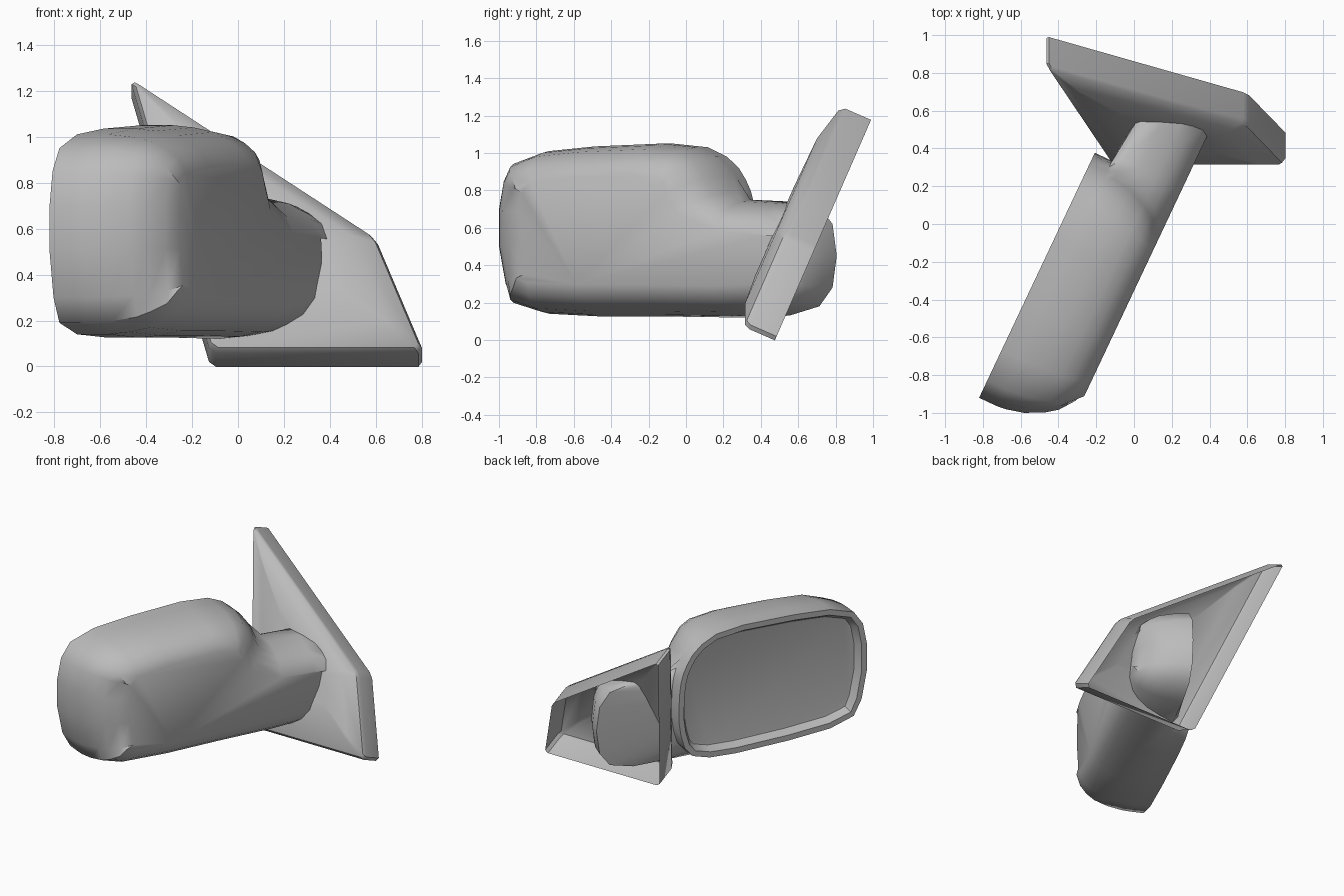
import bpy, bmesh, math
from mathutils import Vector

cube = bpy.data.objects.get("Cube")
if cube:
    bpy.data.objects.remove(cube, do_unlink=True)

grey = bpy.data.materials.new("plain grey")
grey.use_nodes = True
colour = (0.5, 0.5, 0.5, 1)
grey.diffuse_color = colour
grey.node_tree.nodes["Principled BSDF"].inputs["Base Color"].default_value = colour


def loft(name, rings, cap_start=False, cap_end=False, angle=40):
    """Skin a list of equal closed rings and optionally fill the ends."""
    bm = bmesh.new()
    loops = [[bm.verts.new(p) for p in ring] for ring in rings]
    n = len(loops[0])
    for a, b in zip(loops, loops[1:]):
        for i in range(n):
            j = (i + 1) % n
            bm.faces.new((a[i], a[j], b[j], b[i]))
    if cap_start:
        bm.faces.new(loops[0][::-1])
    if cap_end:
        bm.faces.new(loops[-1])
    bmesh.ops.recalc_face_normals(bm, faces=bm.faces)
    mesh = bpy.data.meshes.new(name)
    bm.to_mesh(mesh)
    bm.free()
    mesh.materials.append(grey)
    obj = bpy.data.objects.new(name, mesh)
    bpy.context.collection.objects.link(obj)
    bpy.ops.object.select_all(action="DESELECT")
    obj.select_set(True)
    bpy.context.view_layer.objects.active = obj
    bpy.ops.object.shade_smooth_by_angle(angle=math.radians(angle))
    return obj


# Housing frame: u runs along the mirror, w runs from the glass to the nose
ALONG, DEEP = Vector((0.427, 0.904, 0)), Vector((0.904, -0.427, 0))
ORIGIN = Vector((-0.82, -0.92, 0))


def ring(outline, w, du=0.0, dz=0.0):
    """Outline shrunk along its normals and placed at depth w."""
    out = []
    for i, (u, z) in enumerate(outline):
        p, q = outline[i - 1], outline[(i + 1) % len(outline)]
        t = Vector((q[0] - p[0], q[1] - p[1])).normalized()
        out.append(ORIGIN + ALONG * (u + t.y * du) + DEEP * w
                   + Vector((0, 0, z - t.x * dz)))
    return out


shell = [(1.0, .125), (.6, .125), (.28, .14), (.1, .19), (.04, .3), (0, .5),
         (0, .7), (.03, .85), (.1, .95), (.28, 1.01), (.55, 1.035),
         (.94, 1.05), (1.15, 1.03)]
rim = shell + [(1.26, .98), (1.33, .92), (1.37, .86), (1.4, .8), (1.42, .73),
               (1.43, .65), (1.435, .55), (1.435, .45), (1.42, .35),
               (1.39, .25), (1.33, .18), (1.2, .14)]
with_arm = shell + [(1.27, .98), (1.36, .88), (1.4, .79), (1.47, .75),
                    (1.7, .74), (1.88, .71), (1.96, .62), (1.985, .45),
                    (1.96, .28), (1.88, .18), (1.7, .13), (1.4, .12)]

# Housing and arm
levels = [(.15, .005, 0), (.25, .03, .01), (.35, .08, .03), (.41, .125, .06),
          (.465, .2, .1), (.5, .27, .17)]
loft("housing_and_arm",
     [ring(rim, 0, .04, .04), ring(rim, 0), ring(rim, .1)]
     + [ring(with_arm, *lv) for lv in levels], cap_end=True, angle=50)

# Recessed glass with its bevelled surround
loft("glass_surround", [ring(rim, 0, .04, .04), ring(rim, .05, .07, .07)])
loft("mirror_glass", [ring(rim, .05, .07, .07), ring(rim, .052, .08, .08)],
     cap_end=True)

# Mounting plate: a slanted, open-backed shell with a slightly domed front
UP, BACK = Vector((0, .4, .917)), Vector((0, .917, -.4))
corners = [(-.12, 0), (.81, 0), (.6, .54), (-.47, 1.3)]
outline = []
for i, c in enumerate(corners):
    c = Vector(c)
    for other in (corners[i - 1], corners[(i + 1) % 4]):
        outline.append(c + (Vector(other) - c).normalized() * .025)
middle = sum(outline, Vector((0, 0))) / len(outline)


def plate_ring(scale, depth):
    pts = [middle + (p - middle) * scale for p in outline]
    return [Vector((p.x, .31, .07)) + UP * p.y + BACK * depth for p in pts]


loft("mounting_plate",
     [plate_ring(1, .18), plate_ring(1, .03), plate_ring(.97, 0),
      plate_ring(.75, -.045), plate_ring(.4, -.055)], cap_end=True)
